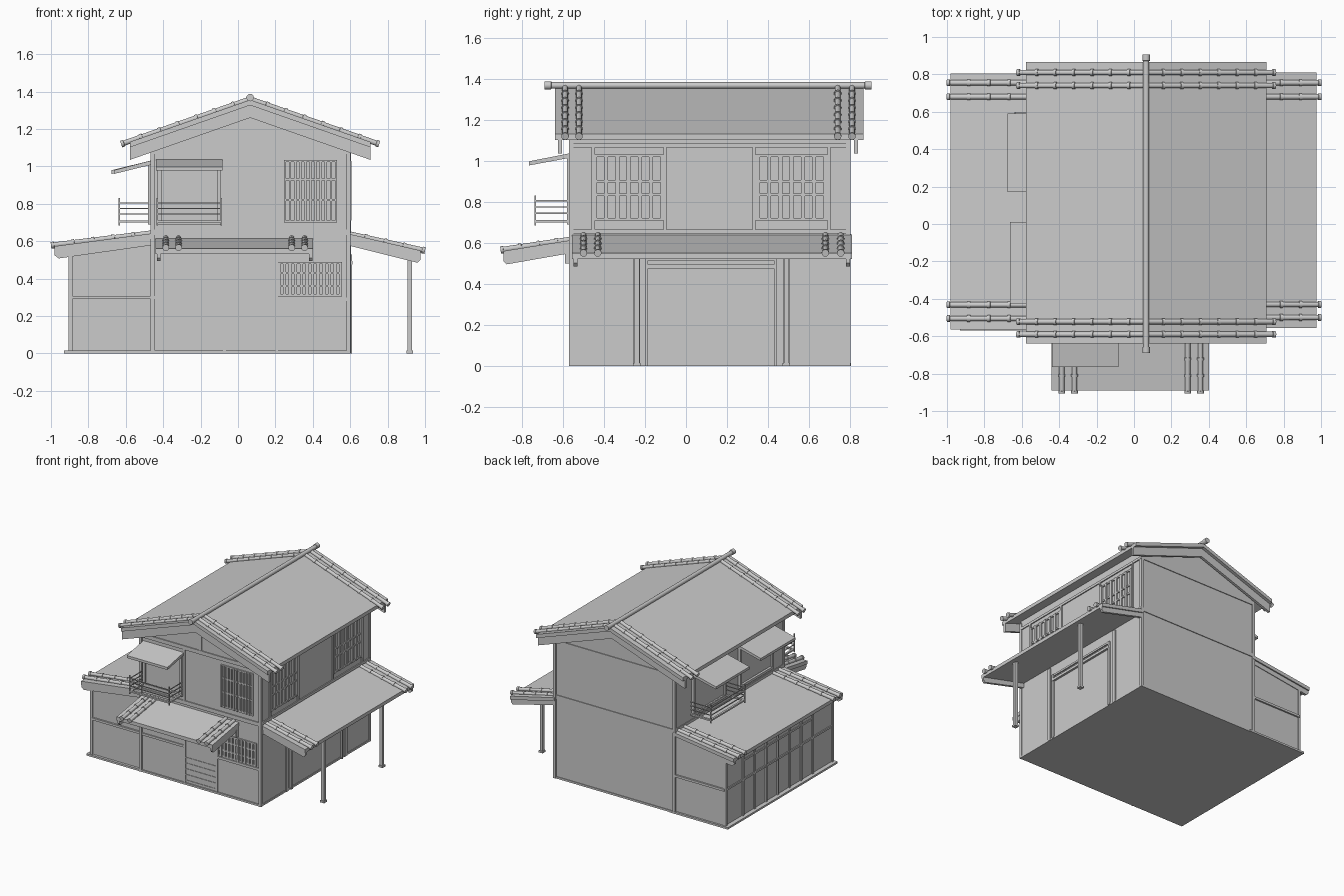
import bpy, bmesh, math
from mathutils import Vector

if "Cube" in bpy.data.objects:
    bpy.data.objects.remove(bpy.data.objects["Cube"])


def finish(name, bm, smooth=False):
    bmesh.ops.recalc_face_normals(bm, faces=bm.faces)
    me = bpy.data.meshes.new(name)
    bm.to_mesh(me)
    bm.free()
    ob = bpy.data.objects.new(name, me)
    bpy.context.collection.objects.link(ob)
    if smooth:
        bpy.ops.object.select_all(action='DESELECT')
        ob.select_set(True)
        bpy.context.view_layer.objects.active = ob
        bpy.ops.object.shade_smooth_by_angle(angle=math.radians(40))
    return ob


def add_box(bm, x0, x1, y0, y1, z0, z1):
    vs = bmesh.ops.create_cube(bm, size=1)['verts']
    for v in vs:
        v.co = ((x0 + x1) / 2 + v.co.x * (x1 - x0), (y0 + y1) / 2 + v.co.y * (y1 - y0),
                (z0 + z1) / 2 + v.co.z * (z1 - z0))


def boxes(name, items):
    bm = bmesh.new()
    for b in items:
        add_box(bm, *b)
    return finish(name, bm)


def prism(name, pts, a, b, axis='Y'):
    """Extrude an outline: (x, z) along Y or (y, z) along X."""
    bm = bmesh.new()
    put = (lambda p, t: (p[0], t, p[1])) if axis == 'Y' else (lambda p, t: (t, p[0], p[1]))
    f = bm.faces.new([bm.verts.new(put(p, a)) for p in pts])
    new = bmesh.ops.extrude_face_region(bm, geom=[f])['geom']
    d = Vector(put((0, 0), b - a))
    bmesh.ops.translate(bm, verts=[v for v in new if isinstance(v, bmesh.types.BMVert)], vec=d)
    return finish(name, bm)


def lathe(bm, a, b, rings, sides=12):
    """Rings of (fraction, radius) along the line a-b, capped."""
    a, b = Vector(a), Vector(b)
    q = (b - a).to_track_quat('Z', 'Y')
    loops = [[bm.verts.new(a.lerp(b, t) + q @ Vector((r * math.cos(i * math.tau / sides),
              r * math.sin(i * math.tau / sides), 0))) for i in range(sides)] for t, r in rings]
    for l, m in zip(loops, loops[1:]):
        for i in range(sides):
            j = (i + 1) % sides
            bm.faces.new((l[i], l[j], m[j], m[i]))
    bm.faces.new(loops[0])
    bm.faces.new(loops[-1])


def tile_rows(name, pairs, n):
    """Barrel tile rows, each tile ending in a raised collar."""
    bm = bmesh.new()
    for a, b in pairs:
        rings = []
        for k in range(n):
            rings += [((k + f) / n, r) for f, r in ((0, .014), (.84, .014), (.85, .018), (.999, .018))]
        lathe(bm, a, b, rings)
    return finish(name, bm, True)


# Walls of the main house and the left wing
prism('main_walls', [(-.46, 0), (.595, 0), (.595, 1.14), (.065, 1.325), (-.46, 1.14)], -.56, .795)
prism('wing_walls', [(-.895, 0), (-.46, 0), (-.46, .62), (-.895, .555)], -.55, .79)
boxes('sills', [(-.93, -.42, -.57, .805, 0, .015), (-.465, .6, -.57, .8, 0, .015)])

# Timber frame
posts = [(x, x + .022, y, y + .022, 0, 1.12) for x in (-.467, .58) for y in (-.572, .781)]
posts += [(-.905, -.885, y, y + .02, 0, .56) for y in (-.56, .775)]
beams = []
for y in (-.568, .783):
    beams += [(-.465, .6, y, y + .018, z, z + .03) for z in (.632, 1.065)]
    beams += [(-.895, -.46, y + .004, y + .02, .29, .308)]
beams += [(.215, .595, -.568, -.55, .28, .3), (-.455, -.08, -.568, -.55, .29, .308),
          (-.08, -.065, -.566, -.55, 0, .53), (.2, .215, -.566, -.55, 0, .53),
          (-.085, -.07, -.566, -.55, .66, 1.065), (.055, .075, -.566, -.55, 1.09, 1.3)]
for x in (-.465, .585):
    beams += [(x, x + .018, -.56, .8, z, z + .02) for z in (.645, 1.065)]
beams += [(.59, .604, y, y + .015, .66, 1.07) for y in (-.46, -.11, .325, .69)]
beams += [(.59, .604, y, y + .03, 0, .6) for y in (-.255, .475)]
boxes('corner_posts', posts)
boxes('wall_beams', beams)

# Right side doorway
boxes('side_door_frame', [(.59, .61, -.2, -.185, 0, .53), (.59, .61, .43, .445, 0, .53),
                          (.59, .612, -.2, .445, .475, .495), (.59, .606, -.2, .445, .515, .53)])

# Front sliding door slats
boxes('front_door_slats', [(-.065, .2, -.564, -.55, .03 + k * .045, .036 + k * .045) for k in range(5)])

# Wing sliding doors
wing = [(-.903, -.89, -.55, .79, .535, .555), (-.903, -.89, -.55, .79, .29, .305),
        (-.901, -.89, -.3, .57, .44, .455)]
wing += [(-.905, -.89, y - .008, y + .008, .015, .55) for y in
         (-.3, -.155, -.01, .135, .28, .425, .57)]
boxes('wing_doors', wing)


# Roof slabs and bargeboards
def roof(name, x0, z0, x1, z1, y0, y1, axis='Y', barge=.035, ends=None, ext=0):
    prism(name, [(x0, z0), (x1, z1), (x1, z1 - .028), (x0, z0 - .028)], y0, y1, axis)
    for a, b in ends:
        prism(name + '_bargeboard', [(x0, z0 - .02), (x1, z1 - .02), (x1, z1 - .028 - barge * .6),
              (x1 - (x1 - x0) * .04, z1 - .03 - barge), (x0, z0 - .028 - barge)], a, b, axis)


S = .35
for sgn, nm in ((-1, 'left'), (1, 'right')):
    ex = .065 + sgn * .6425
    prism(nm + '_main_roof', [(.065, 1.356), (ex, 1.131), (ex, 1.102), (.065, 1.327)], -.64, .865)
    for a in (-.625, .82):
        prism(nm + '_main_bargeboard', [(.065, 1.33), (ex, 1.105), (ex, 1.035), (.065, 1.26)], a, a + .02)
    tile_rows(nm + '_main_tiles', [((.065, y, 1.36), (.065 + sgn * .69, y, 1.119))
                                   for y in (-.59, -.522, .74, .81)], 7)
bm = bmesh.new()
lathe(bm, (.065, -.69, 1.368), (.065, .905, 1.368),
      [(0, .02), (.02, .02), (.021, .016), (.979, .016), (.98, .02), (1, .02)], 16)
finish('ridge_roll', bm, True)

roof('wing_roof', -.45, .643, -.98, .573, -.565, .805, ends=[(-.56, -.54), (.775, .795)])
tile_rows('wing_tiles', [((-.46, y, .644), (-1, y, .578)) for y in (-.505, -.432, .68, .755)], 5)
roof('porch_roof', .59, .64, .975, .55, -.555, .81, ends=[(-.55, -.53), (.78, .8)])
tile_rows('porch_tiles', [((.59, y, .64), (1, y, .55)) for y in (-.5, -.43, .68, .755)], 4)
roof('entry_roof', -.55, .615, -.89, .56, -.44, .4, axis='X', ends=[(-.432, -.415), (.38, .397)])
tile_rows('entry_tiles', [((x, -.55, .618), (x, -.905, .565)) for x in (-.386, -.318, .287, .356)], 4)
boxes('entry_brackets', [(x, x + .01, -.59, -.56, .5, .56) for x in (-.432, .388)])

# Porch posts on footing blocks
boxes('porch_posts', [b for y in (-.24, .49) for b in
                      ((.905, .93, y - .012, y + .012, 0, .54), (.9, .935, y - .018, y + .018, 0, .015))])


# Lattice windows: u is the horizontal span, put() maps (u, depth, z) to a box
def lattice(name, put, u0, u1, z0, z1, n, w, rails):
    step = (u1 - u0 - w) / (n - 1)
    items = [put(u0 + k * step, u0 + k * step + w, -.005, .012, z0, z1) for k in range(n)]
    items += [put(u0, u1, -.005, .009, z - .006, z + .006) for z in rails]
    boxes(name, items)


def on_front(a, b, d0, d1, z0, z1):
    return (a, b, -.56 - d1, -.56 - d0, z0, z1)


def on_right(a, b, d0, d1, z0, z1):
    return (.595 + d0, .595 + d1, a, b, z0, z1)


def on_left(a, b, d0, d1, z0, z1):
    return (-.46 - d1, -.46 - d0, a, b, z0, z1)


lattice('front_upper_lattice', on_front, .245, .53, .7, 1.035, 11, .012, (.706, .82, .93, 1.029))
lattice('front_lower_lattice', on_front, .21, .557, .305, .49, 12, .016, (.311, .36, .43, .484))
for y in (-.455, .34):
    lattice('side_upper_lattice', on_right, y, y + .35, .71, 1.03, 7, .02, (.716, .835, .9, 1.024))


# Balcony, shutter panel and awning sets
def window_panel(name, put, u0, u1):
    boxes(name, [put(u0 + .025, u1 - .015, 0, .008, .715, 1.0), put(u0 + .01, u0 + .03, 0, .02, .7, 1.03),
                 put(u1 - .025, u1 - .005, 0, .02, .7, 1.03), put(u0 + .01, u1 - .005, 0, .02, .69, .71)])


def balcony(name, put, u0, u1, d):
    t = .008
    items = [put(u0, u1, d - .016, d, .70, .712), put(u0, u1, 0, .016, .70, .712)]
    items += [put(u, u + .016, 0, d, .70, .712) for u in (u0, u1 - .016)]
    items += [put(u, u + t, d - t, d, .685, .832) for u in (u0, u1 - t)]
    for z in (.742, .772, .802):
        items += [put(u0, u1, d - t, d - .002, z, z + .006)]
        items += [put(u, u + t * .7, 0, d, z, z + .006) for u in (u0, u1 - t)]
    boxes(name, items)


window_panel('front_shutter', on_front, -.44, -.085)
balcony('front_balcony', on_front, -.437, -.085, .18)
prism('front_awning', [(-.55, 1.04), (-.765, .998), (-.765, .978), (-.55, 1.018)], -.438, -.083, 'X')
for y0, y1, d in ((.17, .59, -.675), (-.425, .01, -.662)):
    window_panel('left_shutter', on_left, y0, y1)
    prism('left_awning', [(-.45, 1.035), (d, .98), (d, .96), (-.45, 1.012)], y0, y1)
balcony('left_balcony', on_left, .17, .6, .18)
